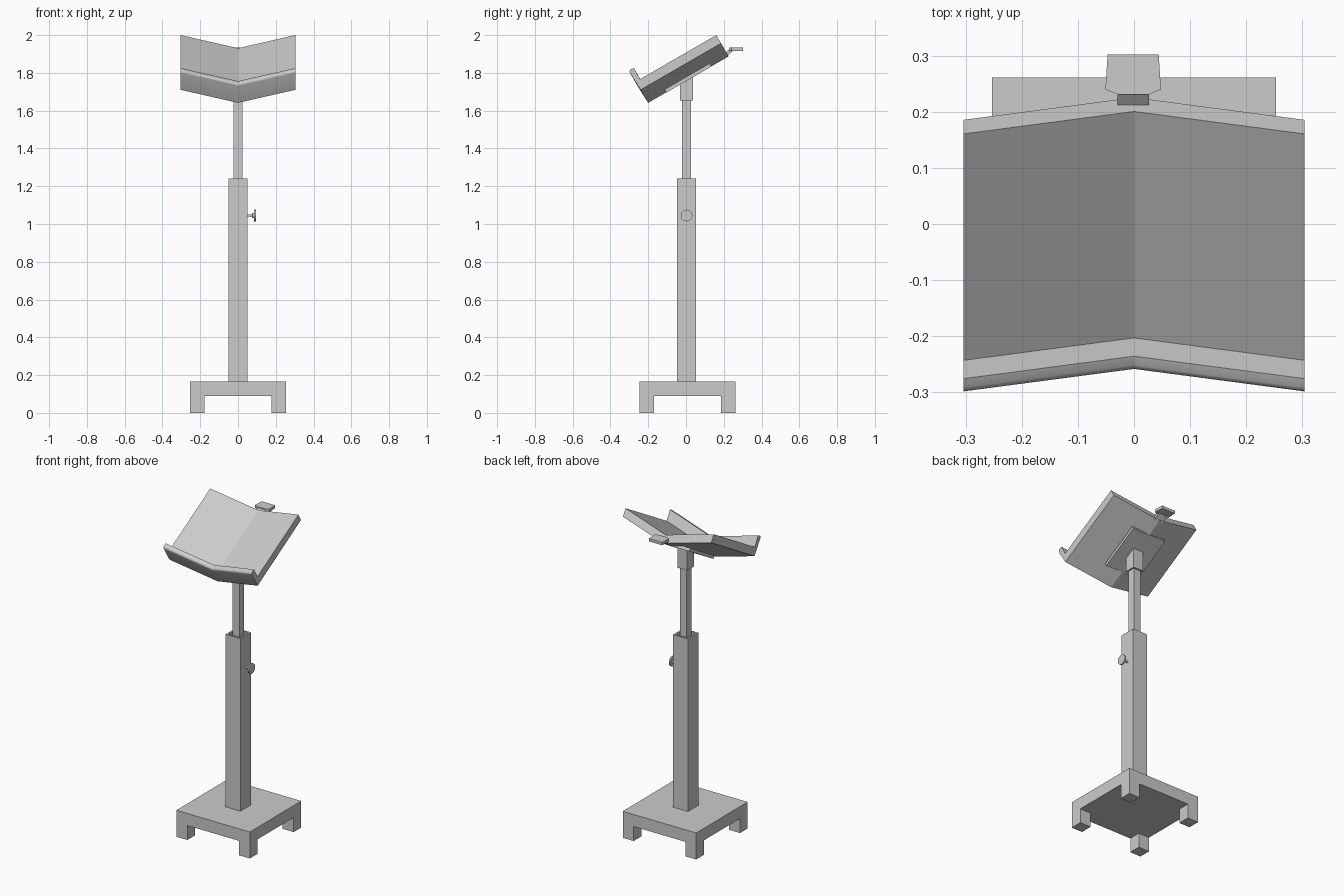
import bpy, bmesh
from math import radians, sin, cos, tan, pi
from mathutils import Vector

if "Cube" in bpy.data.objects:
    bpy.data.objects.remove(bpy.data.objects["Cube"])

TILT = radians(30)
ORIGIN = Vector((0, -0.243, 1.767))      # front end of the desk surface at its raised sides
ALONG = Vector((0, cos(TILT), sin(TILT)))
NORMAL = Vector((0, -sin(TILT), cos(TILT)))


def desk_point(x, s, h):
    """Point on the tilted desk: s runs up the slope, h is normal to it."""
    p = ORIGIN + ALONG * s + NORMAL * h
    return Vector((x, p.y, p.z))


def finish(name, bm):
    bmesh.ops.recalc_face_normals(bm, faces=bm.faces)
    me = bpy.data.meshes.new(name)
    bm.to_mesh(me)
    bm.free()
    ob = bpy.data.objects.new(name, me)
    bpy.context.collection.objects.link(ob)
    return ob


def loft(name, rings):
    """Join matching closed rings of points and cap both ends."""
    bm = bmesh.new()
    vs = [[bm.verts.new(p) for p in ring] for ring in rings]
    n = len(vs[0])
    for a, b in zip(vs, vs[1:]):
        for i in range(n):
            j = (i + 1) % n
            bm.faces.new((a[i], a[j], b[j], b[i]))
    bm.faces.new(vs[0])
    bm.faces.new(vs[-1])
    return finish(name, bm)


def square(cx, cy, hw, z):
    return [Vector((cx + i * hw, cy + j * hw, z)) for i, j in ((-1, -1), (1, -1), (1, 1), (-1, 1))]


def post(name, cx, cy, hw, z0, z1):
    return loft(name, [square(cx, cy, hw, z0), square(cx, cy, hw, z1)])


def smooth(ob, angle):
    bpy.ops.object.select_all(action='DESELECT')
    ob.select_set(True)
    bpy.context.view_layer.objects.active = ob
    bpy.ops.object.shade_smooth_by_angle(angle=radians(angle))


# Base: slab with four square feet
BY, BW, FOOT = 0.008, 0.253, 0.0375
post("base_slab", 0, BY, BW, 0.09, 0.165)
for sx, side in ((-1, "left"), (1, "right")):
    for sy, end in ((-1, "front"), (1, "back")):
        post(f"foot_{end}_{side}", sx * (BW - FOOT), BY + sy * (BW - FOOT), FOOT, 0, 0.09)

# Outer column with an open rim around the sliding tube
CY = 0.003
loft("column", [square(0, CY, 0.051, 0.165), square(0, CY, 0.051, 1.24),
                square(0, CY, 0.04, 1.24), square(0, CY, 0.04, 1.2)])
post("sliding_tube", 0, CY, 0.024, 1.19, 1.70)

# Collar with its top cut to the desk slope
collar_bottom = square(0, CY, 0.034, 1.655)
collar_top = [Vector((p.x, p.y, ORIGIN.z + (p.y - ORIGIN.y) * tan(TILT) - 0.125 / cos(TILT)))
              for p in collar_bottom]
loft("collar", [collar_bottom, collar_top])

# Height knob: revolved stem, flange and disc
profile = [(0.048, 0.006), (0.074, 0.006), (0.076, 0.012), (0.084, 0.014),
           (0.086, 0.031), (0.095, 0.031)]
SEG = 20
knob = loft("height_knob", [[Vector((x, CY + r * cos(2 * pi * i / SEG), 1.045 + r * sin(2 * pi * i / SEG)))
                             for i in range(SEG)] for x, r in profile])
smooth(knob, 30)

# Desk: L profile with a rounded lip edge, folded into a shallow V
HALF, FOLD = 0.304, 0.08
R = 0.014
lip_round = [(-0.03 + R - R * cos(a), 0.069 - R + R * sin(a))
             for a in (radians(18 * k) for k in range(6))]
section = [(-0.026, -0.05)] + lip_round + [(0.001, 0.067), (0, 0), (0.466, 0), (0.466, -0.05)]
desk = loft("desk_with_lip", [[desk_point(x, s, h - d) for s, h in section]
                              for x, d in ((-HALF, 0), (0, FOLD), (HALF, 0))])
smooth(desk, 22)

# Mounting plate under the fold
loft("mounting_plate", [[desk_point(x, s, h) for s, h in
                         ((0.085, -0.131), (0.36, -0.131), (0.36, -0.112), (0.085, -0.112))]
                        for x in (-0.117, 0.117)])

# Back catch: sloping neck and flat tapered head
loft("catch_neck", [[Vector((x, y, z)) for y, z in
                     ((0.205, 1.905), (0.215, 1.885), (0.25, 1.918), (0.238, 1.932))]
                    for x in (-0.029, 0.027)])
head = [(-0.047, 0.302), (0.044, 0.302), (0.048, 0.24), (0.027, 0.231), (-0.029, 0.231), (-0.051, 0.24)]
loft("catch_head", [[Vector((x, y, z)) for x, y in head] for z in (1.917, 1.935)])
